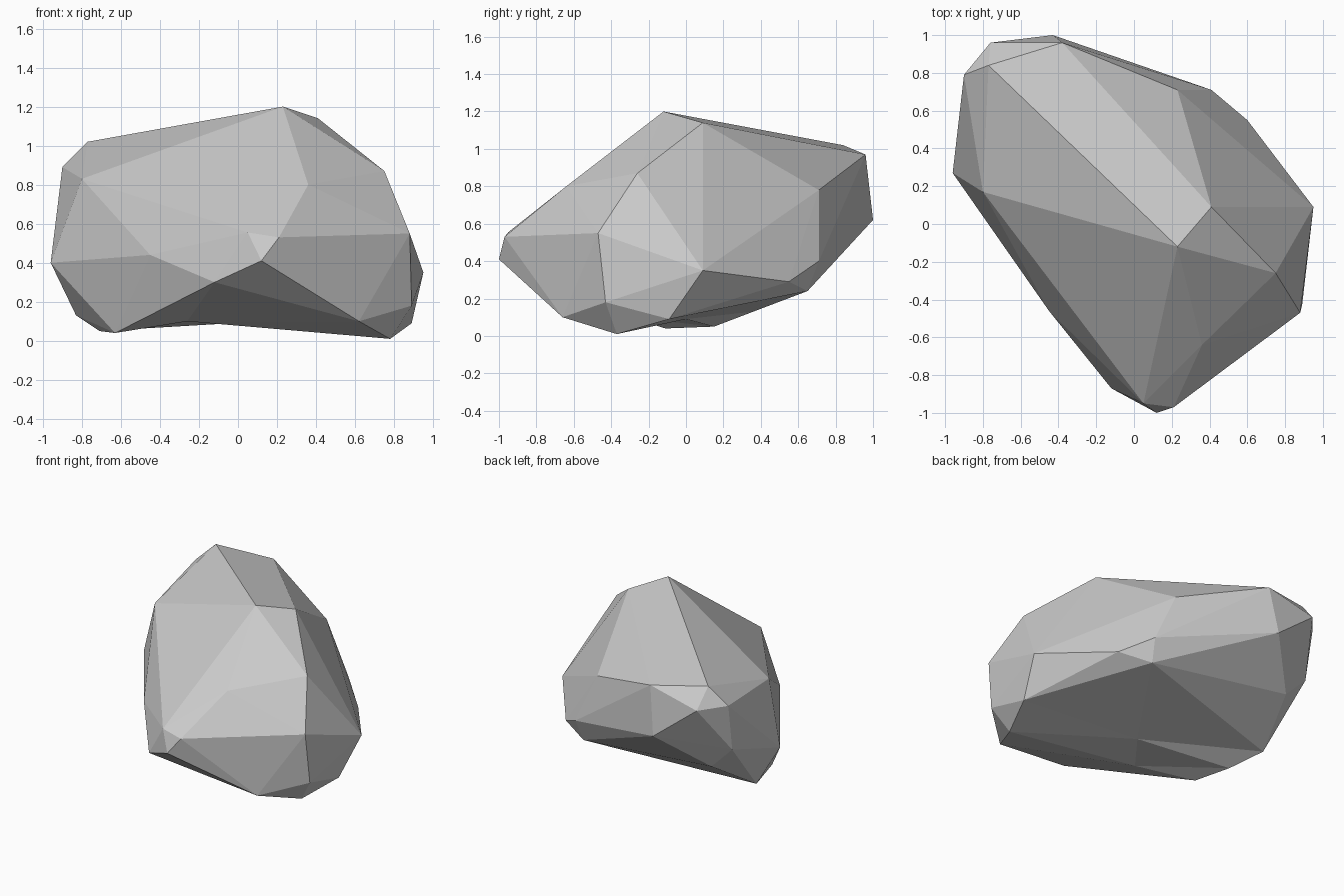
import bpy
import bmesh
from mathutils import Vector

cube = bpy.data.objects.get("Cube")
if cube:
    bpy.data.objects.remove(cube, do_unlink=True)

# Corner points of the boulder, in hundredths of a unit, from top to bottom
crown = [(23, -12, 120), (41, 9, 114), (75, -26, 87), (36, -64, 80),
         (-77, 84, 102), (-38, 96, 97), (-90, 79, 89), (-76, 96, 88),
         (-80, 17, 83), (23, 71, 78)]
belt = [(5, -95, 55.5), (21, -97, 53), (12, -100, 41), (88, -47, 55),
        (95, 9, 35), (41, 71, 40), (60, 55, 29), (-43, 100, 62),
        (-89, 73, 54), (-96, 27, 40), (-45, -46, 44), (-12, -87, 30)]
foot = [(89, -43, 18), (89, -9, 9), (78, -37, 1), (62, -66, 10),
        (38.5, 65, 24), (-72, 73, 37), (-83, 36, 13), (-71, 15, 5),
        (-63, -11, 4), (-41, -45, 23)]

# Hollow under the boulder: these corners start low and are pushed in later
hollow = [(-3, 0, 9), (-26, -30, 10)]
PUSH = Vector((0, 0, 0.14))


def corner(bm, point, shift=Vector()):
    return bm.verts.new(Vector(point) / 100 + shift)


def make_material(name, colour):
    mat = bpy.data.materials.new(name)
    mat.use_nodes = True
    mat.diffuse_color = colour
    shader = next(n for n in mat.node_tree.nodes if n.type == 'BSDF_PRINCIPLED')
    shader.inputs["Base Color"].default_value = colour
    shader.inputs["Roughness"].default_value = 0.9
    return mat


# Wrap the corners in a faceted skin
bm = bmesh.new()
for point in crown + belt + foot:
    corner(bm, point)
pushed = [corner(bm, point, -PUSH) for point in hollow]
bmesh.ops.convex_hull(bm, input=bm.verts[:])

# Push the hollow up into the underside, then drop unused corners
for vert in pushed:
    vert.co += PUSH
loose = [v for v in bm.verts if not v.link_faces]
bmesh.ops.delete(bm, geom=loose, context='VERTS')
bmesh.ops.recalc_face_normals(bm, faces=bm.faces[:])
for face in bm.faces:
    face.smooth = False

mesh = bpy.data.meshes.new("boulder")
bm.to_mesh(mesh)
bm.free()
mesh.materials.append(make_material("stone grey", (0.6, 0.6, 0.6, 1)))
boulder = bpy.data.objects.new("boulder", mesh)
bpy.context.collection.objects.link(boulder)
